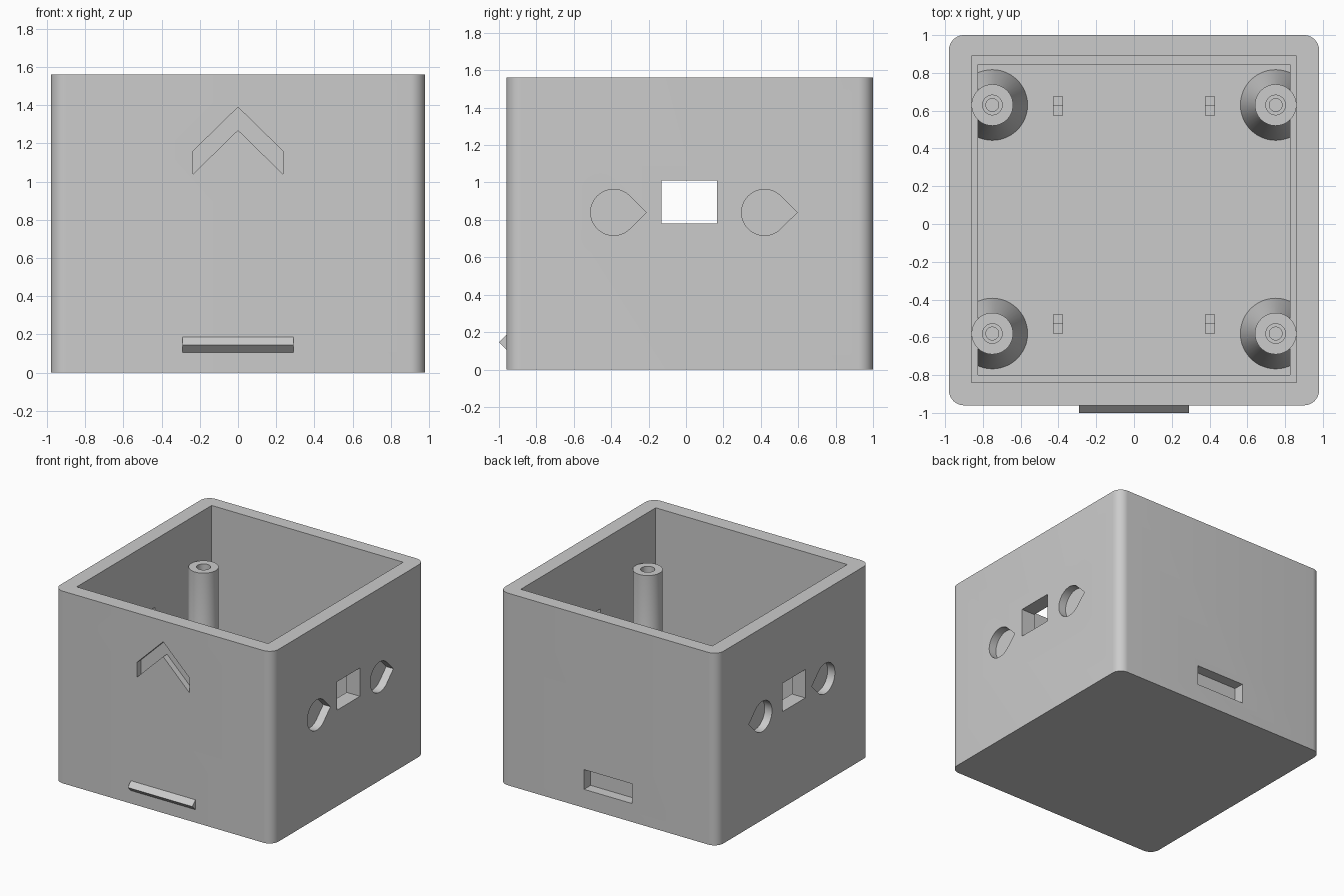
import bpy
import bmesh
from math import sin, cos, pi, radians

if "Cube" in bpy.data.objects:
    bpy.data.objects.remove(bpy.data.objects["Cube"])

grey = bpy.data.materials.new("light grey plastic")
grey.use_nodes = True
colour = (0.6, 0.6, 0.6, 1)
grey.diffuse_color = colour
grey.node_tree.nodes["Principled BSDF"].inputs["Base Color"].default_value = colour


def finish(name, bm):
    bmesh.ops.recalc_face_normals(bm, faces=bm.faces)
    mesh = bpy.data.meshes.new(name)
    bm.to_mesh(mesh)
    bm.free()
    mesh.materials.append(grey)
    ob = bpy.data.objects.new(name, mesh)
    bpy.context.collection.objects.link(ob)
    return ob


def prism(name, outline, axis, lo, hi):
    """Extrude a 2D outline along an axis between two positions."""
    place = {"X": lambda u, v, w: (w, u, v),
             "Y": lambda u, v, w: (u, w, v),
             "Z": lambda u, v, w: (u, v, w)}[axis]
    bm = bmesh.new()
    rings = [[bm.verts.new(place(u, v, w)) for u, v in outline] for w in (lo, hi)]
    bm.faces.new(rings[0])
    bm.faces.new(rings[1])
    n = len(outline)
    for i in range(n):
        j = (i + 1) % n
        bm.faces.new((rings[0][i], rings[0][j], rings[1][j], rings[1][i]))
    return finish(name, bm)


def rect(u0, u1, v0, v1):
    return [(u0, v0), (u1, v0), (u1, v1), (u0, v1)]


def arc(u, v, r, start, end, steps):
    angles = [radians(start + (end - start) * i / steps) for i in range(steps + 1)]
    return [(u + r * cos(a), v + r * sin(a)) for a in angles]


def lathe(name, profile, x, y, steps=48):
    """Spin an (r, z) profile around an upright axis."""
    bm = bmesh.new()
    verts = [bm.verts.new((x + r, y, z)) for r, z in profile]
    edges = [bm.edges.new(pair) for pair in zip(verts, verts[1:])]
    bmesh.ops.spin(bm, geom=verts + edges, cent=(x, y, 0), axis=(0, 0, 1),
                   angle=2 * pi, steps=steps)
    bmesh.ops.remove_doubles(bm, verts=bm.verts, dist=0.0005)
    return finish(name, bm)


def select(ob):
    bpy.ops.object.select_all(action="DESELECT")
    ob.select_set(True)
    bpy.context.view_layer.objects.active = ob


def cut(target, cutter):
    select(target)
    mod = target.modifiers.new("cut", "BOOLEAN")
    mod.operation = "DIFFERENCE"
    mod.solver = "EXACT"
    mod.object = cutter
    bpy.ops.object.modifier_apply(modifier=mod.name)
    bpy.data.objects.remove(cutter)


def smooth(ob):
    select(ob)
    bpy.ops.object.shade_smooth_by_angle(angle=radians(30))


# Outer box with rounded upright corners
W, FRONT, BACK, TOP, R = 0.98, -0.96, 1.0, 1.56, 0.08
outline = []
for u, v, start in ((W - R, BACK - R, 0), (R - W, BACK - R, 90),
                    (R - W, FRONT + R, 180), (W - R, FRONT + R, 270)):
    outline += arc(u, v, R, start, start + 90, 10)
box = prism("box_shell", outline, "Z", 0, TOP)

# Cavity, narrower below a ledge
FLOOR, LEDGE = 0.1, 0.3
cut(box, prism("cutter", rect(-0.86, 0.86, -0.84, 0.89), "Z", LEDGE, TOP + 0.2))
cut(box, prism("cutter", rect(-0.825, 0.825, -0.8, 0.845), "Z", FLOOR, LEDGE + 0.1))

# Side windows through the walls and shallow teardrop recesses
for side in (-1, 1):
    lo, hi = sorted((side * 0.7, side * 1.2))
    cut(box, prism("cutter", rect(-0.13, 0.165, 0.78, 1.01), "X", lo, hi))
    lo, hi = sorted((side * (W - 0.065), side * 1.2))
    for y in (-0.387, 0.42):
        drop = arc(y, 0.84, 0.123, 45, 315, 36) + [(y + 0.174, 0.84)]
        cut(box, prism("cutter", drop, "X", lo, hi))

# Arrow recess on the front, slot on the back
arrow = [(0, 1.39), (-0.235, 1.16), (-0.235, 1.04),
         (0, 1.27), (0.235, 1.04), (0.235, 1.16)]
cut(box, prism("cutter", arrow, "Y", FRONT - 0.2, FRONT + 0.05))
cut(box, prism("cutter", rect(-0.215, 0.215, 0.15, 0.31), "Y", BACK - 0.085, BACK + 0.2))
smooth(box)

# Wedge-shaped catch on the front
prism("front_catch", [(FRONT + 0.01, 0.105), (FRONT, 0.105), (-1.0, 0.145),
                      (FRONT, 0.185), (FRONT + 0.01, 0.185)], "X", -0.29, 0.29)

# Screw posts with flared feet and stepped holes
post = [(0, FLOOR - 0.02), (0.187, FLOOR - 0.02), (0.187, FLOOR), (0.11, LEDGE - 0.02),
        (0.11, 1.19), (0.052, 1.19), (0.052, 0.95), (0.034, 0.95), (0.034, 0.6), (0, 0.6)]
for side, side_name in ((-1, "right"), (1, "left")):
    for y, end in ((0.63, "back"), (-0.58, "front")):
        smooth(lathe(f"{end}_{side_name}_screw_post", post, side * 0.75, y))

    # Small stepped pegs on the floor
    for y, end in ((0.625, "back"), (-0.53, "front")):
        steps = [(y - 0.05, FLOOR - 0.02), (y + 0.05, FLOOR - 0.02), (y + 0.05, FLOOR + 0.1),
                 (y, FLOOR + 0.1), (y, FLOOR + 0.06), (y - 0.05, FLOOR + 0.06)]
        prism(f"{end}_{side_name}_peg", steps, "X", side * 0.403 - 0.027, side * 0.403 + 0.027)
